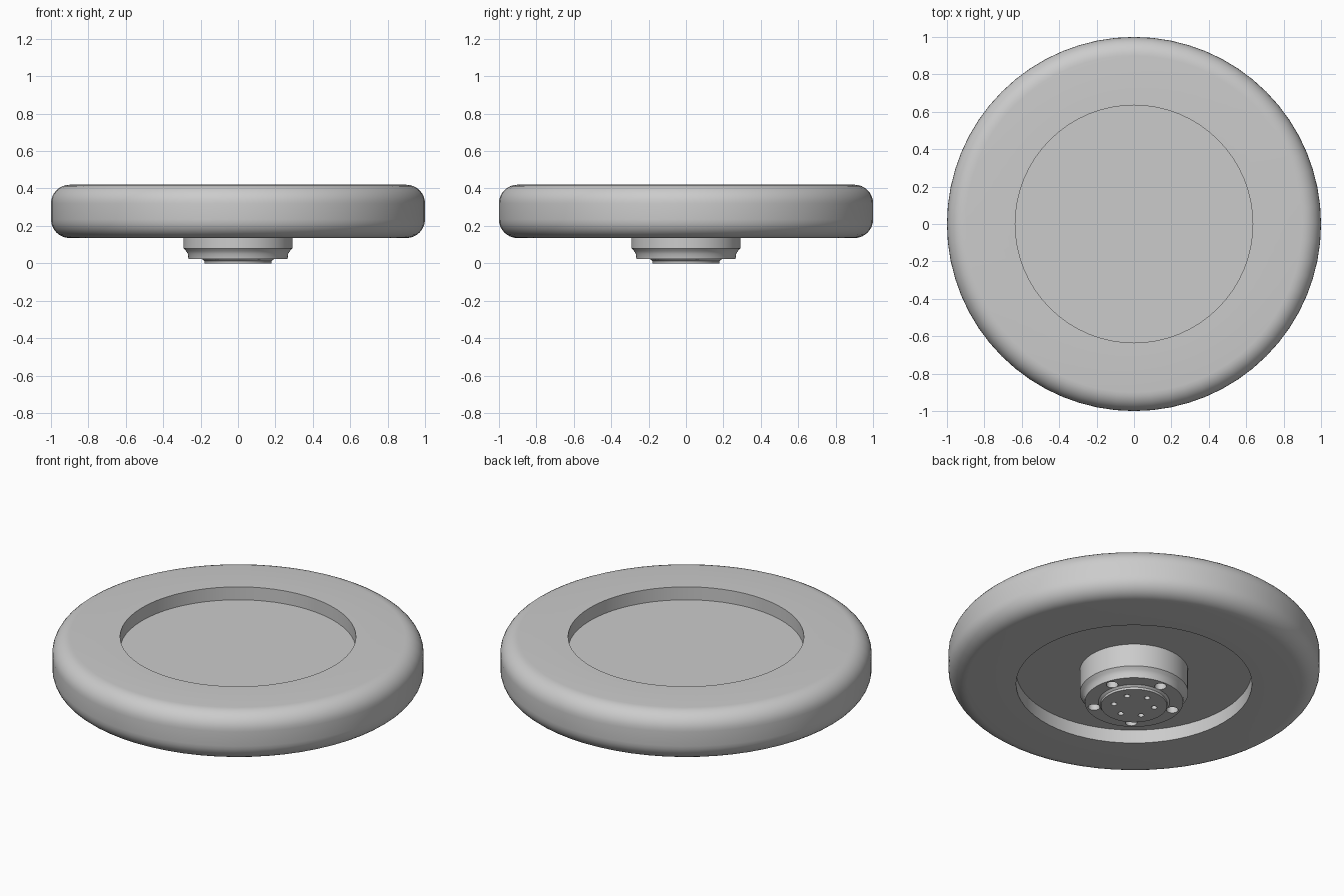
import bpy
import bmesh
from math import cos, sin, pi, radians

cube = bpy.data.objects.get("Cube")
if cube:
    bpy.data.objects.remove(cube, do_unlink=True)

grey = bpy.data.materials.new("plain grey")
grey.use_nodes = True
GREY = (0.6, 0.6, 0.6, 1)
grey.diffuse_color = GREY
grey.node_tree.nodes["Principled BSDF"].inputs["Base Color"].default_value = GREY


def lathe(name, profile, steps, closed=False):
    """Spin (radius, height) points round the z axis."""
    bm = bmesh.new()
    verts = [bm.verts.new((r, 0, z)) for r, z in profile]
    edges = [bm.edges.new(pair) for pair in zip(verts, verts[1:])]
    if closed:
        edges.append(bm.edges.new((verts[-1], verts[0])))
    bmesh.ops.spin(bm, geom=verts + edges, cent=(0, 0, 0), axis=(0, 0, 1),
                   angle=2 * pi, steps=steps, use_merge=True)
    bmesh.ops.remove_doubles(bm, verts=bm.verts, dist=1e-5)
    bmesh.ops.recalc_face_normals(bm, faces=bm.faces)
    mesh = bpy.data.meshes.new(name)
    bm.to_mesh(mesh)
    bm.free()
    obj = bpy.data.objects.new(name, mesh)
    bpy.context.collection.objects.link(obj)
    mesh.materials.append(grey)
    return obj


def smooth(obj):
    bpy.ops.object.select_all(action='DESELECT')
    obj.select_set(True)
    bpy.context.view_layer.objects.active = obj
    bpy.ops.object.shade_smooth_by_angle(angle=radians(30))


def arc(r, z, radius, start, end, count=8):
    """Points on a rounded corner of a profile."""
    turns = [radians(start + (end - start) * i / count) for i in range(count + 1)]
    return [(r + radius * cos(a), z + radius * sin(a)) for a in turns]


# Tyre with rounded shoulders
BOTTOM, TOP, BORE, ROUND = 0.135, 0.42, 0.635, 0.1
tyre = lathe("tyre", [(BORE, BOTTOM)]
             + arc(1 - ROUND, BOTTOM + ROUND, ROUND, -90, 0)
             + arc(1 - ROUND, TOP - ROUND, ROUND, 0, 90)
             + [(BORE, TOP)], 64, closed=True)
smooth(tyre)

# Recessed disc filling the tyre
disc = lathe("wheel_disc", [(0, 0.215), (BORE, 0.215), (BORE, 0.343), (0, 0.343)], 64)
smooth(disc)

# Stepped hub with a round boss underneath
hub = lathe("hub", [(0, 0), (0.178, 0), (0.18, 0.012), (0.192, 0.022),
                    (0.265, 0.022), (0.268, 0.05), (0.278, 0.066),
                    (0.292, 0.08), (0.292, 0.225), (0, 0.225)], 64)


def drill(count, ring, radius, low, high):
    """Cut a ring of blind holes up into the hub."""
    for i in range(count):
        a = pi / 2 + 2 * pi * i / count
        cutter = lathe("hole_cutter", [(0, low), (radius, low),
                                       (radius, high), (0, high)], 16)
        cutter.location = (ring * cos(a), ring * sin(a), 0)
        cutter.hide_render = True
        cut = hub.modifiers.new("hole", 'BOOLEAN')
        cut.operation = 'DIFFERENCE'
        cut.object = cutter
        cut.solver = 'EXACT'
        bpy.context.view_layer.objects.active = hub
        bpy.ops.object.modifier_apply(modifier=cut.name)
        bpy.data.objects.remove(cutter, do_unlink=True)


drill(5, 0.222, 0.032, -0.02, 0.07)   # bolt holes
drill(6, 0.11, 0.016, -0.02, 0.03)    # small boss holes
smooth(hub)
